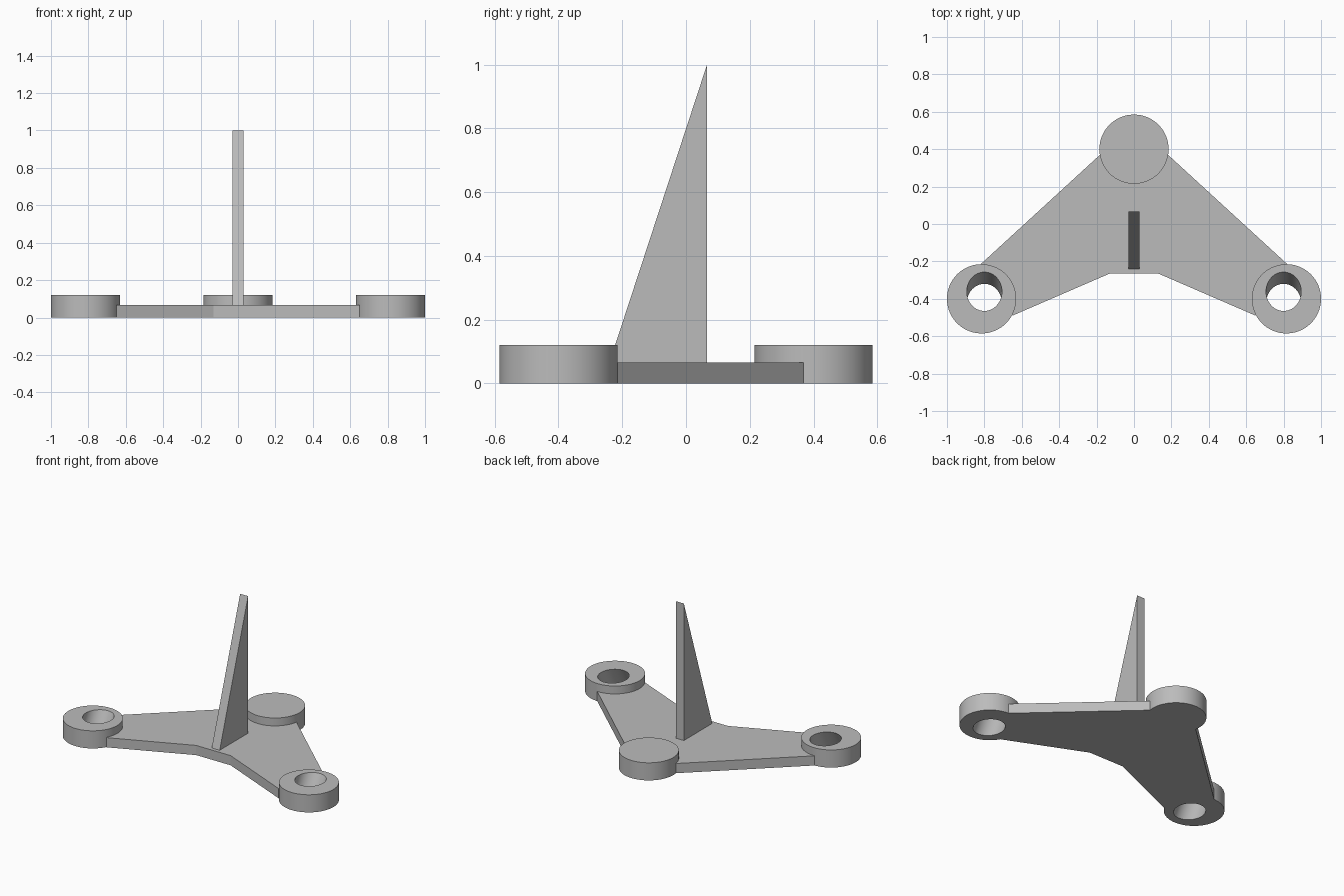
import bpy, bmesh, math

if "Cube" in bpy.data.objects:
    bpy.data.objects.remove(bpy.data.objects["Cube"], do_unlink=True)

grey = bpy.data.materials.new("plain grey")
grey.use_nodes = True
grey.diffuse_color = (0.5, 0.5, 0.5, 1)
grey.node_tree.nodes["Principled BSDF"].inputs["Base Color"].default_value = (0.5, 0.5, 0.5, 1)

PLATE_H, PAD_H, PAD_R, SIDES = 0.066, 0.12, 0.185, 96


def finish(name, bm, smooth=False):
    bmesh.ops.recalc_face_normals(bm, faces=bm.faces)
    mesh = bpy.data.meshes.new(name)
    bm.to_mesh(mesh)
    bm.free()
    mesh.materials.append(grey)
    obj = bpy.data.objects.new(name, mesh)
    bpy.context.collection.objects.link(obj)
    if smooth:
        bpy.ops.object.select_all(action="DESELECT")
        obj.select_set(True)
        bpy.context.view_layer.objects.active = obj
        bpy.ops.object.shade_smooth_by_angle(angle=math.radians(35))
    return obj


def prism(name, points, direction):
    """Extrude a flat outline along a direction."""
    bm = bmesh.new()
    face = bm.faces.new([bm.verts.new(p) for p in points])
    new = bmesh.ops.extrude_face_region(bm, geom=[face])["geom"]
    bmesh.ops.translate(bm, vec=direction,
                        verts=[v for v in new if isinstance(v, bmesh.types.BMVert)])
    return finish(name, bm)


def loop(bm, cx, cy, rx, ry, z):
    angles = [math.tau * i / SIDES for i in range(SIDES)]
    return [bm.verts.new((cx + rx * math.cos(a), cy + ry * math.sin(a), z)) for a in angles]


def bridge(bm, a, b):
    for i in range(SIDES):
        j = (i + 1) % SIDES
        bm.faces.new((a[i], a[j], b[j], b[i]))


# Three-armed base plate, mirrored about the centre line
half = [(0.13, -0.265), (0.65, -0.49), (0.67, -0.36), (0.70, -0.26),
        (0.82, -0.215), (0.185, 0.367), (0.10, 0.42)]
outline = half + [(-x, y) for x, y in reversed(half)]
prism("base_plate", [(x, y, 0) for x, y in outline], (0, 0, PLATE_H))

# Upright triangular fin
fin = [(-0.03, -0.24, PLATE_H), (-0.03, 0.066, PLATE_H), (-0.03, 0.066, 1)]
prism("upright_fin", fin, (0.06, 0, 0))

# Solid round pad at the back
bm = bmesh.new()
low = loop(bm, 0, 0.4, PAD_R, PAD_R, 0)
high = loop(bm, 0, 0.4, PAD_R, PAD_R, PAD_H)
bridge(bm, low, high)
bm.faces.new(low)
bm.faces.new(high)
finish("rear_pad", bm, True)

# Round side pads with through holes leaning forward towards the floor
for side, name in ((1, "left_ring"), (-1, "right_ring")):
    bm = bmesh.new()
    loops = [loop(bm, side * 0.815, -0.4, PAD_R, PAD_R, 0),
             loop(bm, side * 0.815, -0.4, PAD_R, PAD_R, PAD_H),
             loop(bm, side * 0.80, -0.361, 0.094, 0.104, PAD_H),
             loop(bm, side * 0.80, -0.424, 0.094, 0.104, 0)]
    for k in range(4):
        bridge(bm, loops[k], loops[(k + 1) % 4])
    finish(name, bm, True)
